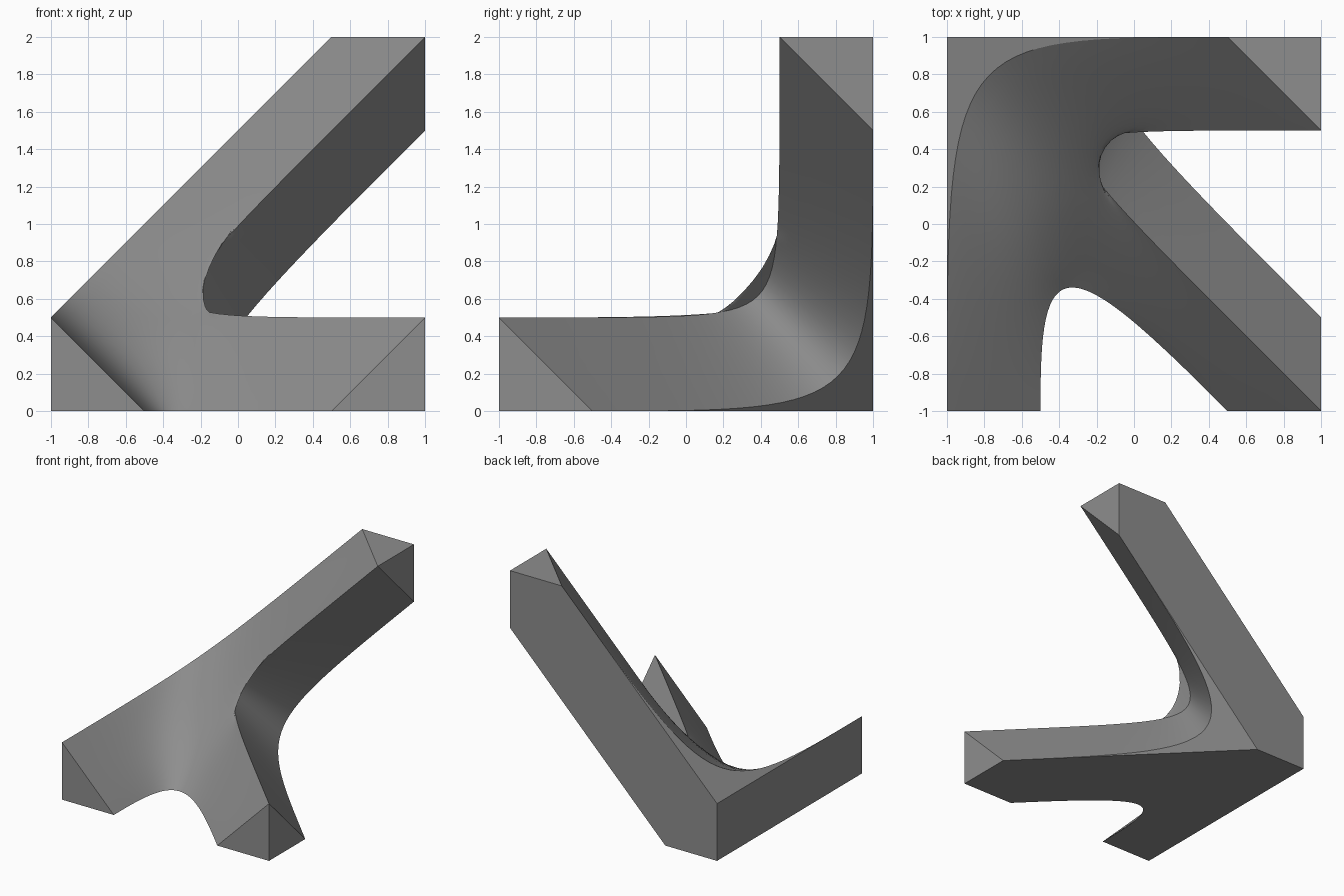
import bpy, bmesh, math
from mathutils import Vector

if "Cube" in bpy.data.objects:
    bpy.data.objects.remove(bpy.data.objects["Cube"])

N, M = 32, 16   # segments along a rounded edge and across a leg


def bend(a, corner, b, p):
    """Curve from a to b hugging the corner; higher p hugs it tighter."""
    a, c, b = Vector(a), Vector(corner), Vector(b)
    return [c + (a - c) * (1 - i / N) ** p + (b - c) * (i / N) ** p for i in range(N + 1)]


def grid(bm, rows):
    vs = [[bm.verts.new(co) for co in r] for r in rows]
    for r, s in zip(vs, vs[1:]):
        for i in range(len(r) - 1):
            bm.faces.new((r[i], r[i + 1], s[i + 1], s[i]))


def face(bm, *cos):
    bm.faces.new([bm.verts.new(co) for co in cos])


def line(a, b, n=M):
    return [a.lerp(b, i / n) for i in range(n + 1)]


# Corner block and leg tips (a: front left, b: front right, c: raised)
k0, k1, k2 = (-1, 1, 0), (-1, 1, .5), (-.5, 1, 0)
a0, a1, a2 = (-1, -1, 0), (-1, -1, .5), (-.5, -1, 0)
b0, b1, b2, b3 = (1, -1, 0), (1, -1, .5), (.5, -1, 0), (1, -.5, 0)
c0, c1, c2, c3 = (1, 1, 2), (.5, 1, 2), (1, .5, 2), (1, 1, 1.5)

outer = bend(c1, k1, a1, 3)                     # raised leg to left leg
notch = bend(a2, (-.5, 0, 0), b2, 2.56)         # left leg to right leg
ridge = bend(b1, (-.5, .5, .5), c2, 3.7)        # right leg to raised leg
under = bend(b3, k2, c3, 3)                     # lower inside edge

# Curved skin: three legs meeting at a soft centre
bm = bmesh.new()
h = N // 2
centre = (outer[h] + notch[h] + ridge[h]) / 3
for left, right in ((outer, ridge[::-1]), (notch, outer[::-1]), (ridge, notch[::-1])):
    rows = [line(left[i], right[i]) for i in range(h)]
    rows.append(line(left[h], centre, M // 2) + line(centre, right[h], M // 2)[1:])
    grid(bm, rows)
bmesh.ops.remove_doubles(bm, verts=bm.verts, dist=1e-5)

# Relax the skin while drawing it towards the flat planes of the legs
inside = [v for v in bm.verts if not v.is_boundary]
planes = [(Vector((-1, -1, 1)).normalized(), .5 / math.sqrt(3)),
          (Vector((1, 0, 1)).normalized(), -.5 / math.sqrt(2))]
for _ in range(400):
    bmesh.ops.smooth_vert(bm, verts=inside, factor=.5,
                          use_axis_x=True, use_axis_y=True, use_axis_z=True)
    for v in inside:
        d, n = min(((n.dot(v.co) - off, n) for n, off in planes), key=lambda t: t[0])
        v.co -= n * d * .01

# Inner strip under the ridge
grid(bm, [line(r, u, 6) for r, u in zip(ridge, under)])

# Flat corner fillers beside the rounded edges
for corner, curve in ((k1, outer), (k2, under)):
    for p, q in zip(curve, curve[1:]):
        face(bm, corner, p, q)

# Flat outside faces and leg tips; tip edges are split to match the skin
def edge(a, b, n=M):
    return line(Vector(a), Vector(b), n)[:-1]

face(bm, k0, k1, c1, c0, c3, k2)
face(bm, k0, a0, a1, k1)
face(bm, k0, k2, b3, b0, *reversed(notch), a0)
face(bm, a0, *edge(a2, a1), a1)
face(bm, b0, *edge(b1, b2), b2)
face(bm, b0, *edge(b3, b1, 6), b1)
face(bm, c0, *edge(c3, c2, 6), c2)
face(bm, c0, *edge(c2, c1), c1)
bmesh.ops.remove_doubles(bm, verts=bm.verts, dist=1e-5)
bmesh.ops.recalc_face_normals(bm, faces=bm.faces)

mesh = bpy.data.meshes.new('three_leg_bracket')
bm.to_mesh(mesh)
bm.free()
bracket = bpy.data.objects.new('three_leg_bracket', mesh)
bpy.context.collection.objects.link(bracket)
bpy.context.view_layer.objects.active = bracket
bracket.select_set(True)
bpy.ops.object.shade_smooth_by_angle(angle=math.radians(30))

mat = bpy.data.materials.new('plain_grey')
mat.diffuse_color = (.27, .27, .27, 1)
mat.use_nodes = True
mat.node_tree.nodes["Principled BSDF"].inputs["Base Color"].default_value = mat.diffuse_color
mesh.materials.append(mat)
